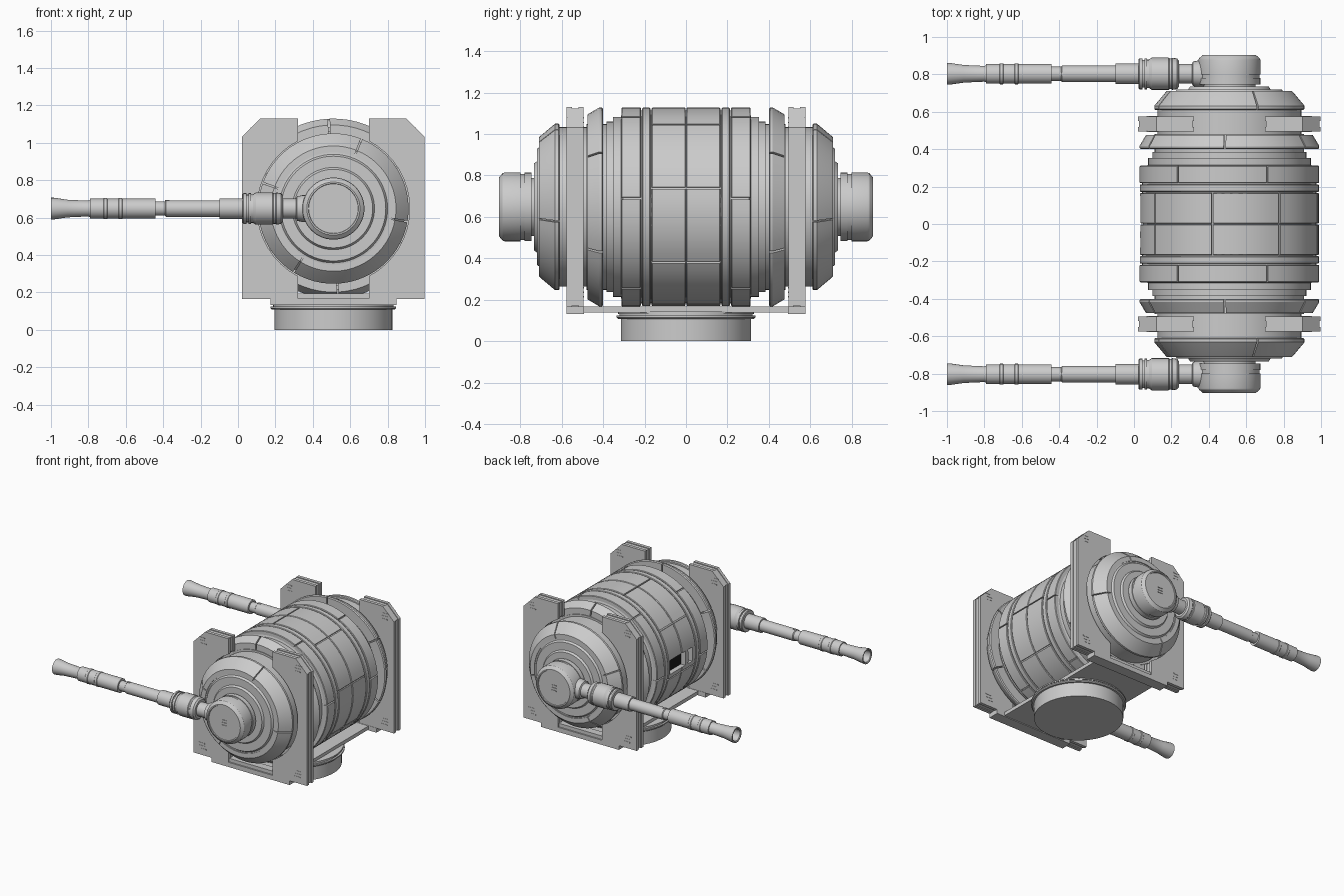
import bpy, bmesh, math

if "Cube" in bpy.data.objects:
    bpy.data.objects.remove(bpy.data.objects["Cube"])

CX, CZ = 0.51, 0.648          # drum axis runs along y through this point


def make(name, bm):
    bmesh.ops.remove_doubles(bm, verts=bm.verts[:], dist=1e-5)
    bmesh.ops.recalc_face_normals(bm, faces=bm.faces[:])
    me = bpy.data.meshes.new(name)
    bm.to_mesh(me)
    bm.free()
    ob = bpy.data.objects.new(name, me)
    bpy.context.collection.objects.link(ob)
    return ob


def lathe(name, prof, place, a0=0, a1=360, step=5.625):
    """Revolve a closed (t, r) section; place(t, u, v) maps to world."""
    full = a1 - a0 >= 360
    n = max(2, round((a1 - a0) / step))
    bm = bmesh.new()
    rings = []
    for i in range(n if full else n + 1):
        a = math.radians(a0 + (a1 - a0) * i / n)
        rings.append([bm.verts.new(place(t, r * math.cos(a), r * math.sin(a))) for t, r in prof])
    m = len(prof)
    for i in range(n):
        A, B = rings[i], rings[(i + 1) % len(rings)]
        for j in range(m):
            k = (j + 1) % m
            if prof[j][1] > 0 or prof[k][1] > 0:
                bm.faces.new((A[j], A[k], B[k], B[j]))
    if not full:
        bm.faces.new(rings[0])
        bm.faces.new(rings[-1])
    return make(name, bm)


def drum(t, u, v):
    return (CX + u, t, CZ + v)


def box(name, x0, x1, y0, y1, z0, z1):
    bm = bmesh.new()
    bmesh.ops.create_cube(bm, size=1)
    for v in bm.verts:
        v.co = ((x0 + x1) / 2 + v.co.x * (x1 - x0), (y0 + y1) / 2 + v.co.y * (y1 - y0),
                (z0 + z1) / 2 + v.co.z * (z1 - z0))
    return make(name, bm)


def prism(name, pts, y0, y1):
    bm = bmesh.new()
    f = bm.faces.new([bm.verts.new((x, y0, z)) for x, z in pts])
    ext = bmesh.ops.extrude_face_region(bm, geom=[f])
    for v in ext['geom']:
        if isinstance(v, bmesh.types.BMVert):
            v.co.y = y1
    return make(name, bm)


def panels(name, prof, seams, gap=0.6):
    """Curved armour panels separated by thin seams at the given angles."""
    out = []
    for a, b in zip(seams, seams[1:] + [seams[0] + 360]):
        out.append((a, b, lathe(name, prof, drum, a + gap, b - gap)))
    return out


# Inner drum body, stepped towards both ends
half = [(.735, 0), (.735, .21), (.72, .22), (.72, .28), (.705, .29), (.70, .33), (.62, .385),
        (.48, .385), (.48, .40), (.385, .40), (.385, .412), (.352, .412), (.352, .435),
        (.315, .435), (.305, .466)]
core = lathe("drum_core", half + [(-t, r) for t, r in reversed(half)], drum)
to_cut = [core]


def band(y0, y1, r, depth=.03, c=.004):
    return [(y0, r - depth), (y0, r - c), (y0 + c, r), (y1 - c, r), (y1, r - c), (y1, r - depth)]


# Outer panels, end rings, caps and hubs, both ends
even = lambda n, s: [s + 360 / n * i for i in range(n)]
for s in (-1, 1):
    flip = lambda p: [(s * t, r) for t, r in p]
    for a, b, ob in panels("centre_panel", flip(band(.002, .166, .479)), even(8, 11)):
        if a < 180 < b:
            to_cut.append(ob)
    lathe("narrow_band", flip(band(.172, .212, .479)), drum)
    panels("side_panel", flip(band(.218, .312, .480)), even(6, 5))
    panels("flared_ring", flip([(.40, .37), (.40, .474), (.406, .481), (.418, .481),
                                (.475, .447), (.475, .37)]), even(6, 33))
    panels("cap_ring", flip([(.61, .30), (.61, .396), (.616, .402), (.632, .402), (.70, .345),
                             (.71, .335), (.71, .30)]), [-10, 68, 160, 238])
    lathe("end_hub", flip([(.70, 0), (.70, .17), (.725, .17), (.725, .14), (.745, .14), (.745, .165),
                           (.78, .165), (.78, .16), (.80, .16), (.80, .166), (.875, .166),
                           (.885, .163), (.903, .142), (.903, .134), (.896, .132), (.896, 0)]), drum)
    for i in range(3):
        y = sorted((s * .894, s * .90))
        box("hub_mark", CX - .02, CX + .02, *y, CZ - .025 + i * .02, CZ - .018 + i * .02)

    # Gun barrel with hollow flared muzzle
    gun = lambda t, u, v: (t, s * .803 + u, CZ + v)
    lathe("barrel", [(-.85, 0), (-.85, .032), (-.995, .045), (-1, .05), (-1, .058), (-.985, .058),
                     (-.91, .047), (-.80, .042), (-.79, .046), (-.79, .053), (-.72, .053),
                     (-.717, .056), (-.70, .056), (-.697, .053), (-.64, .053), (-.637, .056),
                     (-.62, .056), (-.617, .053), (-.44, .053), (-.44, .038), (-.39, .038),
                     (-.385, .044), (-.10, .044), (-.10, .055), (.025, .055), (.025, .078), (.03, .083),
                     (.045, .083), (.045, .074), (.055, .074), (.055, .083), (.07, .083),
                     (.07, .076), (.08, .076), (.095, .086), (.185, .086), (.19, .082), (.20, .082),
                     (.205, .086), (.23, .082), (.24, .07), (.24, .053), (.31, .053), (.315, .065),
                     (.345, .072), (.40, .072), (.40, 0)], gun, step=15)
    lathe("barrel_port", [(-.39, .04), (-.39, .047), (-.365, .047), (-.365, .04)], gun, 80, 100)

    # Side plates: three-layer lobes left and right of a round opening
    for side in (-1, 1):
        def lobe(inset):
            X = lambda d: CX + side * d
            o, q, top, bot = .488 - inset, .19 + inset, 1.13 - inset, .165 + inset
            R = .408 + inset
            a = math.acos(q / R)
            arc = [(X(R * math.cos(-a + 2 * a * i / 16)), CZ + R * math.sin(-a + 2 * a * i / 16))
                   for i in range(17)]
            return [(X(q), top), (X(.39), top), (X(o), 1.032), (X(o), bot), (X(q), bot)] + arc
        for y0, y1, ins in ((.494, .518, 0), (.518, .551, .006), (.551, .576, 0)):
            prism("side_plate", lobe(ins), s * y0, s * y1)
        # Small vent ribs at the plate corners
        for z in (.21, 1.03):
            for i in range(3):
                for y in (.492, .574):
                    xs = sorted((CX + side * (.38 + .006 * i), CX + side * (.43 + .006 * i)))
                    box("vent_rib", *xs, *sorted((s * y, s * (y + .004))), z + i * .022, z + i * .022 + .007)
    # Foot rail under each plate
    box("foot_rail", .175, .848, *sorted((s * .492, s * .576)), .132, .168)
    box("foot_pad", .32, .70, *sorted((s * .505, s * .565)), .165, .195)

# View slot cut into the left side of the drum
dark = bpy.data.materials.new("dark_glass")
dark.diffuse_color = (.01, .01, .01, 1)
dark.use_nodes = True
dark.node_tree.nodes["Principled BSDF"].inputs["Base Color"].default_value = dark.diffuse_color
for y0, y1, h in ((-.04, .15, .055), (-.125, -.075, .055)):
    cutter = box("slot_cutter", -.1, .10, y0, y1, CZ - h, CZ + h)
    cutter.hide_render = True
    for ob in to_cut:
        mod = ob.modifiers.new("slot", 'BOOLEAN')
        mod.object = cutter
        mod.solver = 'EXACT'
        bpy.context.view_layer.objects.active = ob
        bpy.ops.object.modifier_apply(modifier="slot")
    bpy.data.objects.remove(cutter)
glass = box("slot_glass", .07, .099, -.038, .148, CZ - .053, CZ + .053)
glass.data.materials.append(dark)

# Platform and round pedestal
box("platform", .24, .78, -.50, .50, .138, .166)
lathe("pedestal", [(0, 0), (0, .315), (.108, .315), (.108, .328), (.115, .336), (.124, .336),
                   (.124, .322), (.132, .322), (.132, .328), (.142, .328), (.142, 0)],
      lambda t, u, v: (CX + u, v, t))

# Smooth the round surfaces, keep sharp edges
bpy.ops.object.select_all(action='SELECT')
bpy.context.view_layer.objects.active = core
bpy.ops.object.shade_smooth_by_angle(angle=math.radians(25))
